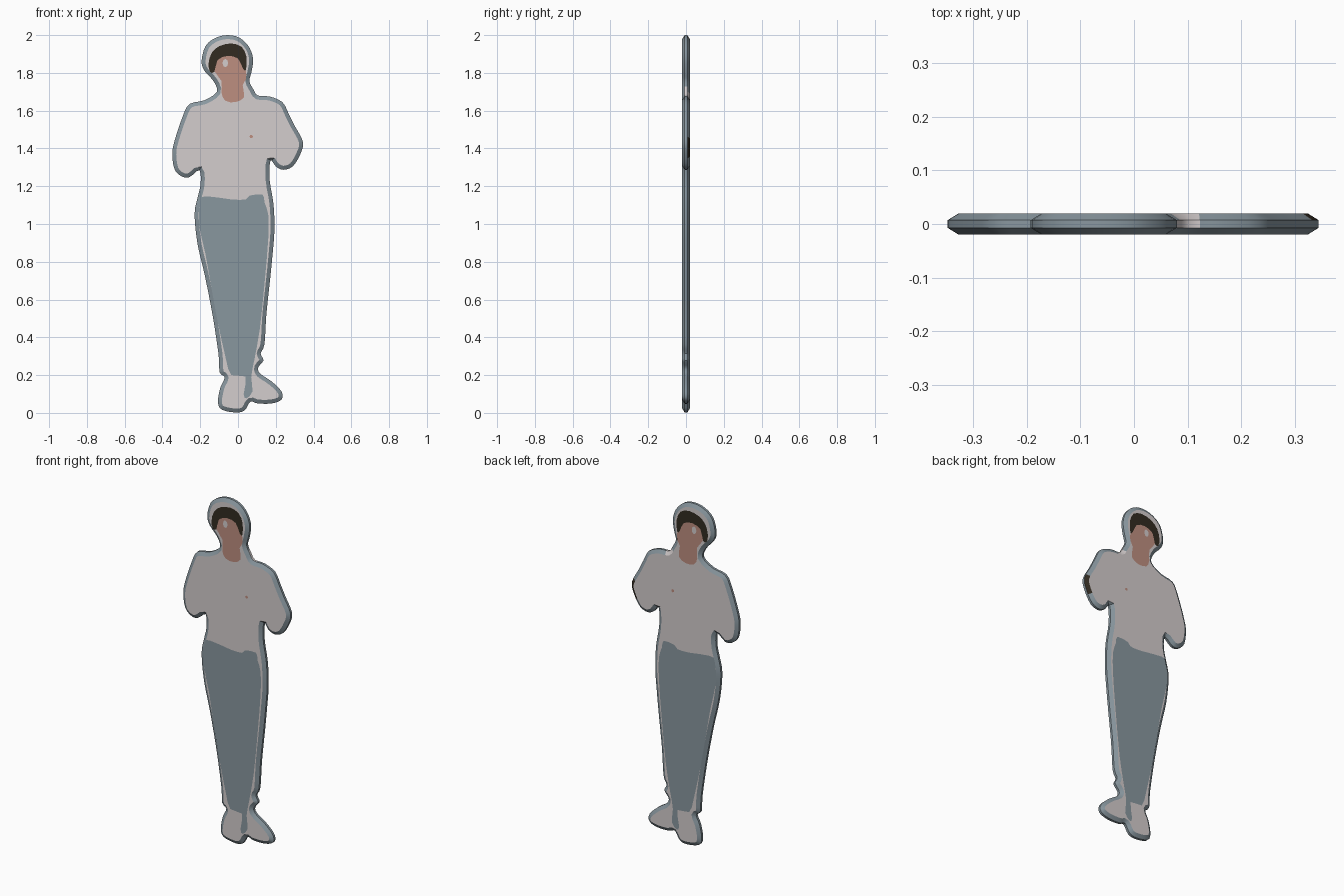
import bpy, bmesh, math
from mathutils import Vector

if "Cube" in bpy.data.objects:
    bpy.data.objects.remove(bpy.data.objects["Cube"])


def material(name, srgb):
    m = bpy.data.materials.new(name)
    lin = [((c / 255 + 0.055) / 1.055) ** 2.4 for c in srgb]
    m.diffuse_color = (*lin, 1)
    m.use_nodes = True
    m.node_tree.nodes["Principled BSDF"].inputs["Base Color"].default_value = m.diffuse_color
    return m


SLATE = material("slate blue", (137, 151, 159))
WHITE = material("off white", (212, 205, 205))
SKIN = material("skin", (189, 142, 128))
DARK = material("dark brown", (50, 43, 33))

HALF, BEVEL, EDGE = 0.02, 0.021, 0.007   # half thickness, rim width, half flat edge


def smooth(points, steps=3):
    """Closed Catmull-Rom curve through the points."""
    p = [Vector(q) for q in points]
    n, out = len(p), []
    for i in range(n):
        a, b, c, d = p[i - 1], p[i], p[(i + 1) % n], p[(i + 2) % n]
        for s in range(steps):
            t = s / steps
            q = 0.5 * (2 * b + (c - a) * t + (2 * a - 5 * b + 4 * c - d) * t * t
                       + (3 * b - a - 3 * c + d) * t ** 3)
            q.y = min(max(q.y, 0.0), 2.0)
            out.append(q)
    return out


def inset(loop, dist):
    """Move a clockwise loop inwards."""
    out, n = [], len(loop)
    for i, p in enumerate(loop):
        t = (loop[(i + 1) % n] - loop[i - 1]).normalized()
        out.append(p + Vector((t.y, -t.x)) * dist)
    return out


def finish(name, bm, mats):
    me = bpy.data.meshes.new(name)
    bm.to_mesh(me)
    bm.free()
    for m in mats:
        me.materials.append(m)
    ob = bpy.data.objects.new(name, me)
    bpy.context.collection.objects.link(ob)
    return ob


def plates(name, points, mat, lift, steps=2):
    """The same painted patch on the front and the back."""
    bm = bmesh.new()
    loop = smooth(points, steps)
    for side in (-1, 1):
        f = bm.faces.new([bm.verts.new((p.x, side * (HALF + lift), p.y)) for p in loop])
        f.normal_update()
        if f.normal.y * side < 0:
            f.normal_flip()
    bmesh.ops.triangulate(bm, faces=bm.faces[:], ngon_method='EAR_CLIP')
    return finish(name, bm, [mat])


# silhouette, clockwise from the top of the hood
right_side = [
    (-.055, 2.0), (.01, 1.985), (.06, 1.935), (.08, 1.87), (.07, 1.80), (.06, 1.757),
    (.08, 1.715), (.105, 1.68), (.167, 1.675), (.235, 1.645), (.27, 1.58), (.30, 1.52),
    (.344, 1.435), (.33, 1.37), (.29, 1.305), (.24, 1.287), (.20, 1.305), (.172, 1.337),
    (.167, 1.235), (.188, 1.105), (.193, .97), (.183, .84), (.17, .707), (.15, .52),
    (.14, .363), (.12, .315), (.135, .278), (.107, .24), (.117, .208), (.177, .167),
    (.23, .114), (.23, .07), (.177, .05), (.103, .05), (.066, .06)]
left_side = [
    (.035, .013), (-.013, .002), (-.087, .018), (-.106, .06), (-.093, .135), (-.07, .188),
    (-.097, .215), (-.103, .31), (-.135, .52), (-.177, .734), (-.214, .893), (-.23, 1.05),
    (-.214, 1.14), (-.198, 1.21), (-.204, 1.285), (-.257, 1.248), (-.30, 1.253),
    (-.336, 1.29), (-.348, 1.37), (-.336, 1.44), (-.294, 1.566), (-.257, 1.635),
    (-.177, 1.655), (-.112, 1.70), (-.13, 1.757), (-.177, 1.81), (-.193, 1.862),
    (-.172, 1.942), (-.12, 1.985)]

# body: flat board with a bevelled rim
outer = smooth(right_side + left_side)
inner = inset(outer, BEVEL)
bm = bmesh.new()
rings = [[bm.verts.new((p.x, y, p.y)) for p in loop]
         for loop, y in ((inner, -HALF), (outer, -EDGE), (outer, EDGE), (inner, HALF))]
n = len(outer)
for a, b in zip(rings, rings[1:]):
    for i in range(n):
        j = (i + 1) % n
        f = bm.faces.new((a[i], a[j], b[j], b[i]))
        c = f.calc_center_median()
        if c.x > .30 and 1.36 < c.z < 1.46 and c.y > EDGE:
            f.material_index = 2          # dark mark on the elbow rim
        elif .075 < c.x < .115 and 1.66 < c.z < 1.73 and c.y > -EDGE / 2:
            f.material_index = 1          # pale gap in the rim at the collar
caps = [bm.faces.new(rings[0]), bm.faces.new(rings[3])]
for f in caps:
    f.material_index = 1
bmesh.ops.recalc_face_normals(bm, faces=bm.faces[:])
bmesh.ops.triangulate(bm, faces=caps, ngon_method='EAR_CLIP')
body = finish("body", bm, [SLATE, WHITE, DARK])
bpy.context.view_layer.objects.active = body
body.select_set(True)
bpy.ops.object.shade_smooth_by_angle(angle=math.radians(30))

# trousers
plates("trousers", [
    (-.20, 1.12), (-.17, 1.147), (-.035, 1.13), (.04, 1.13), (.06, 1.15), (.13, 1.155),
    (.14, 1.115), (.16, 1.05), (.16, .92), (.14, .68), (.115, .44), (.087, .283),
    (.07, .19), (.077, .114), (.045, .077), (.03, .10), (.04, .193), (-.035, .2),
    (-.066, .294), (-.11, .495), (-.135, .63), (-.172, .84), (-.207, 1.0)], SLATE, .0006)

# face and neck
plates("face", [
    (-.11, 1.875), (-.055, 1.9), (.01, 1.89), (.04, 1.82), (.042, 1.767), (.025, 1.735),
    (.032, 1.672), (-.013, 1.645), (-.066, 1.652), (-.087, 1.693), (-.087, 1.757),
    (-.125, 1.81)], SKIN, .0006)

# hair
plates("hair", [
    (-.148, 1.806), (-.156, 1.847), (-.14, 1.905), (-.098, 1.942), (-.035, 1.956),
    (.02, 1.937), (.045, 1.884), (.042, 1.815), (.025, 1.825), (0, 1.876),
    (-.055, 1.89), (-.108, 1.868), (-.125, 1.806)], DARK, .0012)


def spot(name, x, z, rx, rz, mat):
    pts = [(x + rx * math.cos(k * math.pi / 4), z + rz * math.sin(k * math.pi / 4))
           for k in range(8)]
    plates(name, pts, mat, .0016, 1)


# small marks
spot("cheek_mark", -.067, 1.852, .015, .022, WHITE)
spot("chest_dot", .07, 1.463, .009, .009, SKIN)
